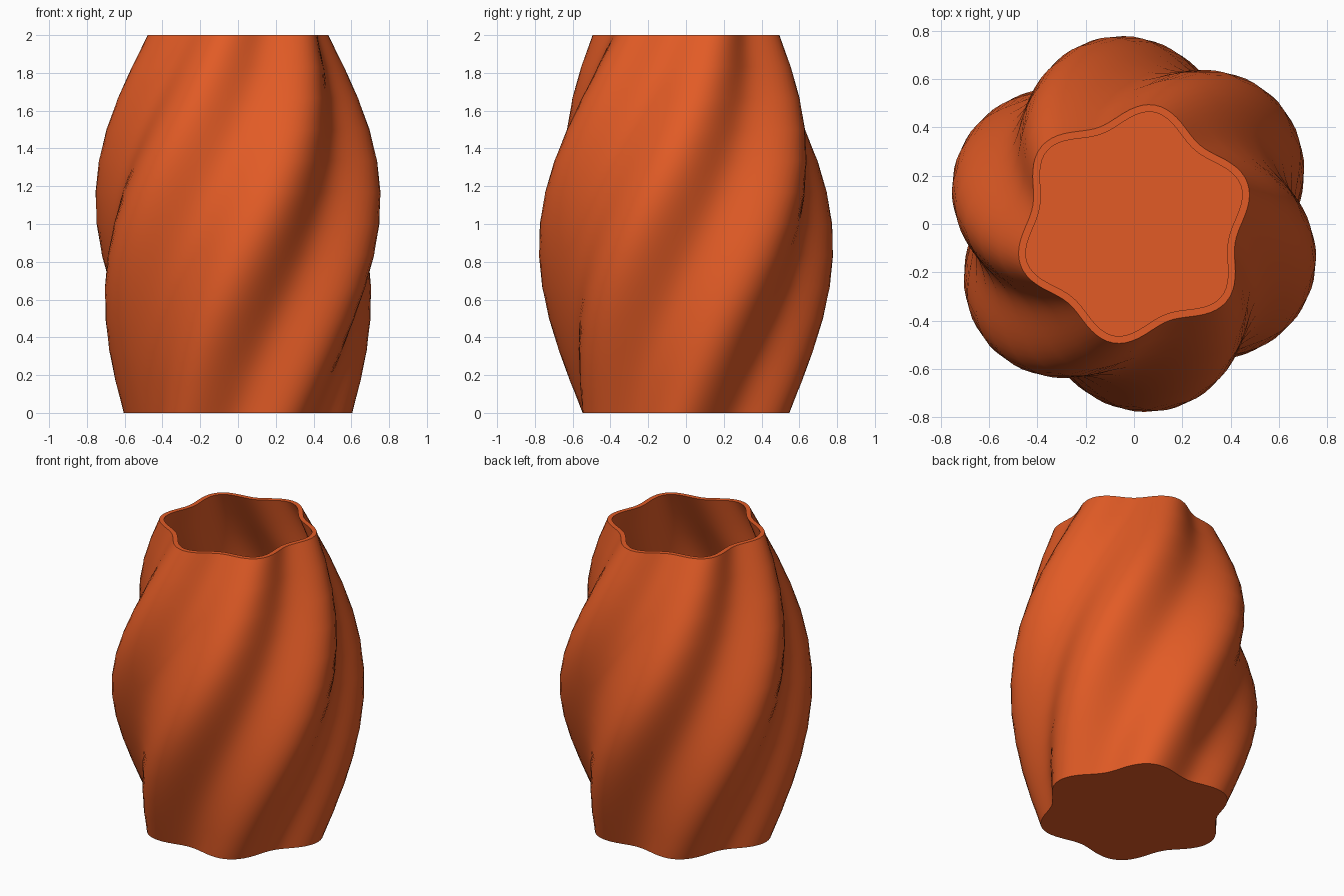
import bpy, bmesh, math
from mathutils import Vector

if "Cube" in bpy.data.objects:
    bpy.data.objects.remove(bpy.data.objects["Cube"])

HEIGHT, RINGS, SEGMENTS = 2.0, 12, 120
LOBES, LOBE_DEPTH, TWIST, WALL = 6, 0.08, math.radians(80), 0.03


def mean_radius(t):
    # bulging body that narrows towards the mouth
    return (0.56 + (0.463 - 0.56) * t + 0.213 * math.sin(math.pi * t)
            - 0.007 * math.sin(2 * math.pi * t))


def outline(z, inset=0.0):
    # lobed cross-section, turned with height and inset along its own normal
    t = z / HEIGHT
    base, points = mean_radius(t), []
    for i in range(SEGMENTS):
        a = 2 * math.pi * i / SEGMENTS + TWIST * t
        wave = LOBES * 2 * math.pi * i / SEGMENTS
        r = base * (1 + LOBE_DEPTH * math.cos(wave))
        dr = -base * LOBE_DEPTH * LOBES * math.sin(wave)
        out = Vector((math.cos(a), math.sin(a), 0))
        side = Vector((-math.sin(a), math.cos(a), 0))
        normal = (out * r - side * dr).normalized()
        points.append(out * r - normal * inset + Vector((0, 0, z)))
    return points


# material
clay = bpy.data.materials.new("burnt orange")
clay.diffuse_color = (0.76, 0.105, 0.019, 1)
clay.use_nodes = True
clay.node_tree.nodes["Principled BSDF"].inputs["Base Color"].default_value = clay.diffuse_color

# vase: outer wall upwards, over the rim, inner wall down to the floor
bm = bmesh.new()
levels = [HEIGHT * k / RINGS for k in range(RINGS + 1)]
sections = [outline(z) for z in levels]
sections += [outline(z, WALL) for z in reversed(levels[1:])]
sections.append(outline(WALL, WALL))
loops = [[bm.verts.new(p) for p in s] for s in sections]
for low, high in zip(loops, loops[1:]):
    for i in range(SEGMENTS):
        j = (i + 1) % SEGMENTS
        bm.faces.new((low[i], low[j], high[j], high[i]))
bm.faces.new(list(reversed(loops[0])))   # underside
bm.faces.new(loops[-1])                  # inside floor
bmesh.ops.recalc_face_normals(bm, faces=bm.faces[:])

mesh = bpy.data.meshes.new("twisted_vase")
bm.to_mesh(mesh)
bm.free()
mesh.materials.append(clay)
vase = bpy.data.objects.new("twisted_vase", mesh)
bpy.context.collection.objects.link(vase)

# smooth walls with crisp rim and base edges
bpy.context.view_layer.objects.active = vase
vase.select_set(True)
bpy.ops.object.shade_smooth_by_angle(angle=math.radians(40))
